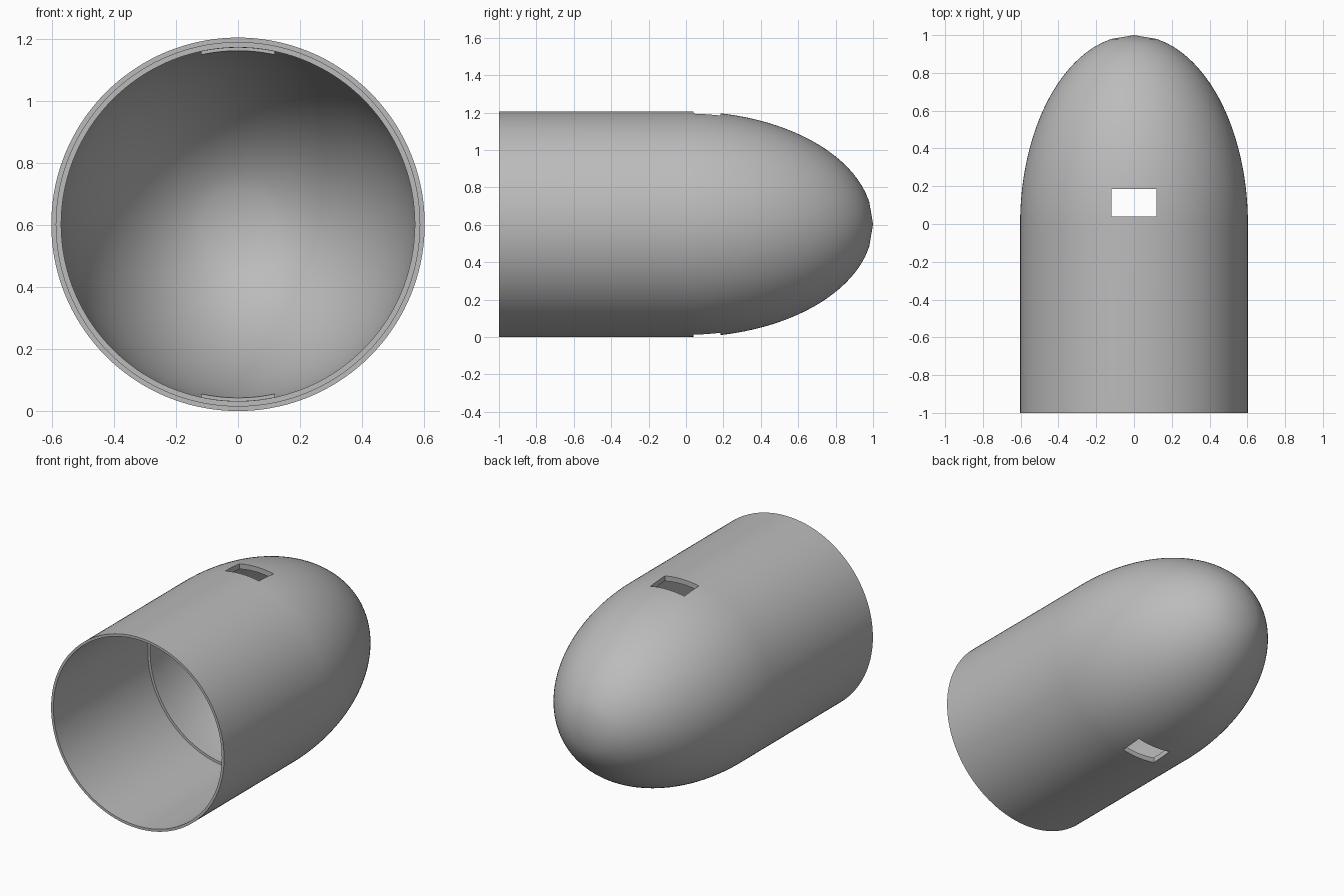
import bpy, bmesh, math
from mathutils import Vector, Matrix

cube = bpy.data.objects.get("Cube")
if cube:
    bpy.data.objects.remove(cube, do_unlink=True)

R = 0.603          # outer radius, also the height of the axis
WALL = 0.032       # full wall thickness
STEP_Y = -0.06     # where the socket in the open end stops
RINGS = 48         # profile steps along the dome
SEGMENTS = 144

grey = bpy.data.materials.new("mid grey")
grey.use_nodes = True
color = (0.5, 0.5, 0.5, 1)
grey.diffuse_color = color
grey.node_tree.nodes["Principled BSDF"].inputs["Base Color"].default_value = color


def dome(radius, length):
    """Quarter ellipse from its wide end to the tip, as (y, radius) pairs."""
    return [(length * i / RINGS, radius * math.sqrt(1 - (i / RINGS) ** 2))
            for i in range(RINGS + 1)]


# Shell profile: outer wall, dome, inner dome, step and socket
inner = R - WALL
socket = R - WALL / 2
profile = [(-1, R)] + dome(R, 1)
profile += dome(inner, 1 - WALL)[::-1]
profile += [(STEP_Y, inner), (STEP_Y, socket), (-1, socket), (-1, R)]

bm = bmesh.new()
verts = [bm.verts.new((r, y, R)) for y, r in profile]
edges = [bm.edges.new(pair) for pair in zip(verts, verts[1:])]
bmesh.ops.spin(bm, geom=verts + edges, cent=(0, 0, R), axis=(0, 1, 0),
               angle=math.tau, steps=SEGMENTS)
bmesh.ops.remove_doubles(bm, verts=bm.verts, dist=0.0001)
bmesh.ops.recalc_face_normals(bm, faces=bm.faces)
mesh = bpy.data.meshes.new("nose_shell")
bm.to_mesh(mesh)
bm.free()
mesh.materials.append(grey)
shell = bpy.data.objects.new("nose_shell", mesh)
bpy.context.collection.objects.link(shell)

# Rectangular slots through the top and bottom walls
bpy.ops.mesh.primitive_cube_add(size=1, location=(0, 0.113, R))
cutter = bpy.context.object
cutter.name = "slot_cutter"
cutter.scale = (0.236, 0.144, 2)
cutter.hide_render = True
cutter.data.materials.append(grey)

bpy.ops.object.select_all(action='DESELECT')
bpy.context.view_layer.objects.active = shell
shell.select_set(True)
cut = shell.modifiers.new("slots", 'BOOLEAN')
cut.operation = 'DIFFERENCE'
cut.solver = 'EXACT'
cut.object = cutter
bpy.ops.object.modifier_apply(modifier=cut.name)
bpy.data.objects.remove(cutter, do_unlink=True)

bpy.ops.object.shade_smooth_by_angle(angle=math.radians(35))
